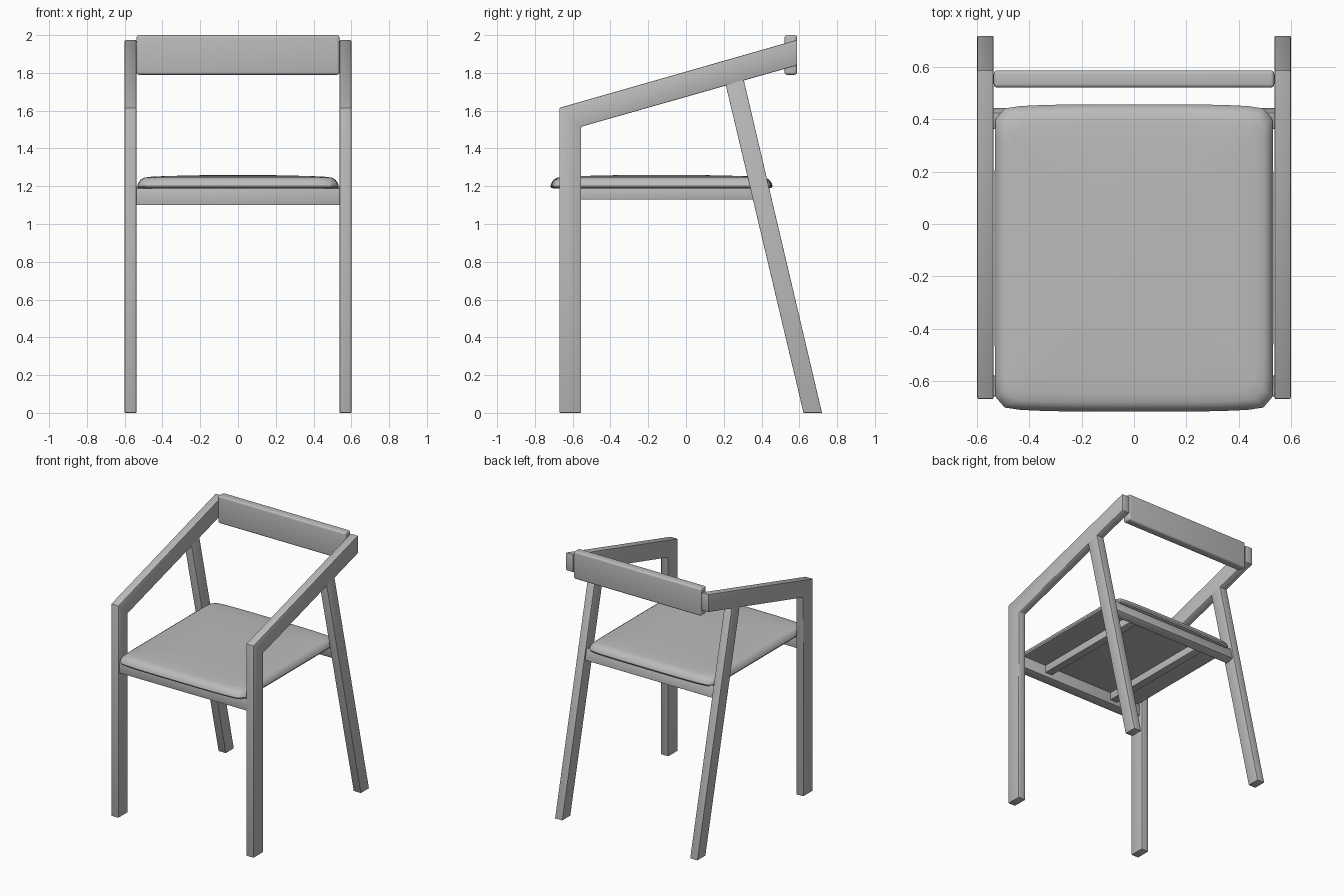
import bpy, bmesh, math

cube = bpy.data.objects.get("Cube")
if cube:
    bpy.data.objects.remove(cube, do_unlink=True)

grey = bpy.data.materials.new("warm_grey")
grey.use_nodes = True
grey.diffuse_color = (0.5, 0.5, 0.5, 1)
grey.node_tree.nodes["Principled BSDF"].inputs["Base Color"].default_value = (0.5, 0.5, 0.5, 1)


def finish(name, bm, bevel=0.0, segments=2):
    """Turn a bmesh into a named, softly edged object."""
    bmesh.ops.recalc_face_normals(bm, faces=bm.faces)
    mesh = bpy.data.meshes.new(name)
    bm.to_mesh(mesh)
    bm.free()
    mesh.materials.append(grey)
    obj = bpy.data.objects.new(name, mesh)
    bpy.context.collection.objects.link(obj)
    bpy.ops.object.select_all(action="DESELECT")
    obj.select_set(True)
    bpy.context.view_layer.objects.active = obj
    if bevel:
        mod = obj.modifiers.new("soft_edges", "BEVEL")
        mod.width = bevel
        mod.segments = segments
        bpy.ops.object.modifier_apply(modifier=mod.name)
    bpy.ops.object.shade_smooth_by_angle(angle=math.radians(35))
    return obj


def extrude_side(name, profile, x0, x1, bevel=0.005, segments=2):
    """Extrude a side profile of (y, z) points from x0 to x1."""
    bm = bmesh.new()
    face = bm.faces.new([bm.verts.new((x0, y, z)) for y, z in profile])
    new = bmesh.ops.extrude_face_region(bm, geom=[face])["geom"]
    for v in new:
        if isinstance(v, bmesh.types.BMVert):
            v.co.x = x1
    return finish(name, bm, bevel, segments)


def box(y0, y1, z0, z1):
    return [(y0, z0), (y1, z0), (y1, z1), (y0, z1)]


# Side frames: front leg and sloping arm in one piece, plus raked back leg
arm = [(-0.67, 0), (-0.555, 0), (-0.555, 1.515), (0.588, 1.84), (0.588, 1.975), (-0.67, 1.615)]
back_leg = [(0.622, 0), (0.72, 0), (0.305, 1.765), (0.21, 1.738)]
for side, s in (("left", 1), ("right", -1)):
    extrude_side(side + "_front_leg_and_arm", arm, s * 0.538, s * 0.6)
    extrude_side(side + "_back_leg", back_leg, s * 0.538, s * 0.6, 0.003)
    # Rails running front to back under the seat
    extrude_side(side + "_seat_bearer", box(-0.6, 0.4, 1.13, 1.19), s * 0.27, s * 0.33, 0.003)

# Cross rails; the back one leans with the back legs
extrude_side("front_rail", box(-0.66, -0.58, 1.1, 1.19), -0.54, 0.54, 0.003)
back_rail = [(0.382, 1.1), (0.445, 1.115), (0.425, 1.2), (0.362, 1.185)]
extrude_side("back_rail", back_rail, -0.54, 0.54, 0.003)

# Backrest board
extrude_side("backrest", box(0.522, 0.588, 1.79, 2.0), -0.537, 0.537, 0.014, 4)

# Seat pad: stacked, softly bowed rectangular rings
bm = bmesh.new()
STEPS, HALF_X, HALF_Y, MID_Y = 96, 0.533, 0.588, -0.13
layers = [(0.02, 1.188), (0.004, 1.192), (0, 1.202), (0.006, 1.219), (0.018, 1.235),
          (0.035, 1.245), (0.07, 1.25), (0.15, 1.254), (0.32, 1.258)]
rings = []
for inset, z in layers:
    ring = []
    for i in range(STEPS):
        a = 2 * math.pi * (i + 0.5) / STEPS
        c, s = math.cos(a), math.sin(a)
        r = (abs(c) ** 24 + abs(s) ** 24) ** (-1 / 24)
        u, v = r * c, r * s
        y = v * (HALF_Y - inset) * (1 - 0.025 * u ** 4)
        ring.append(bm.verts.new((u * (HALF_X - inset), y + MID_Y, z)))
    rings.append(ring)
for low, high in zip(rings, rings[1:]):
    for i in range(STEPS):
        j = (i + 1) % STEPS
        bm.faces.new((low[i], low[j], high[j], high[i]))
bm.faces.new(rings[0])
crown = bm.verts.new((0, MID_Y, 1.26))
for i in range(STEPS):
    bm.faces.new((rings[-1][i], rings[-1][(i + 1) % STEPS], crown))
finish("seat_pad", bm)
